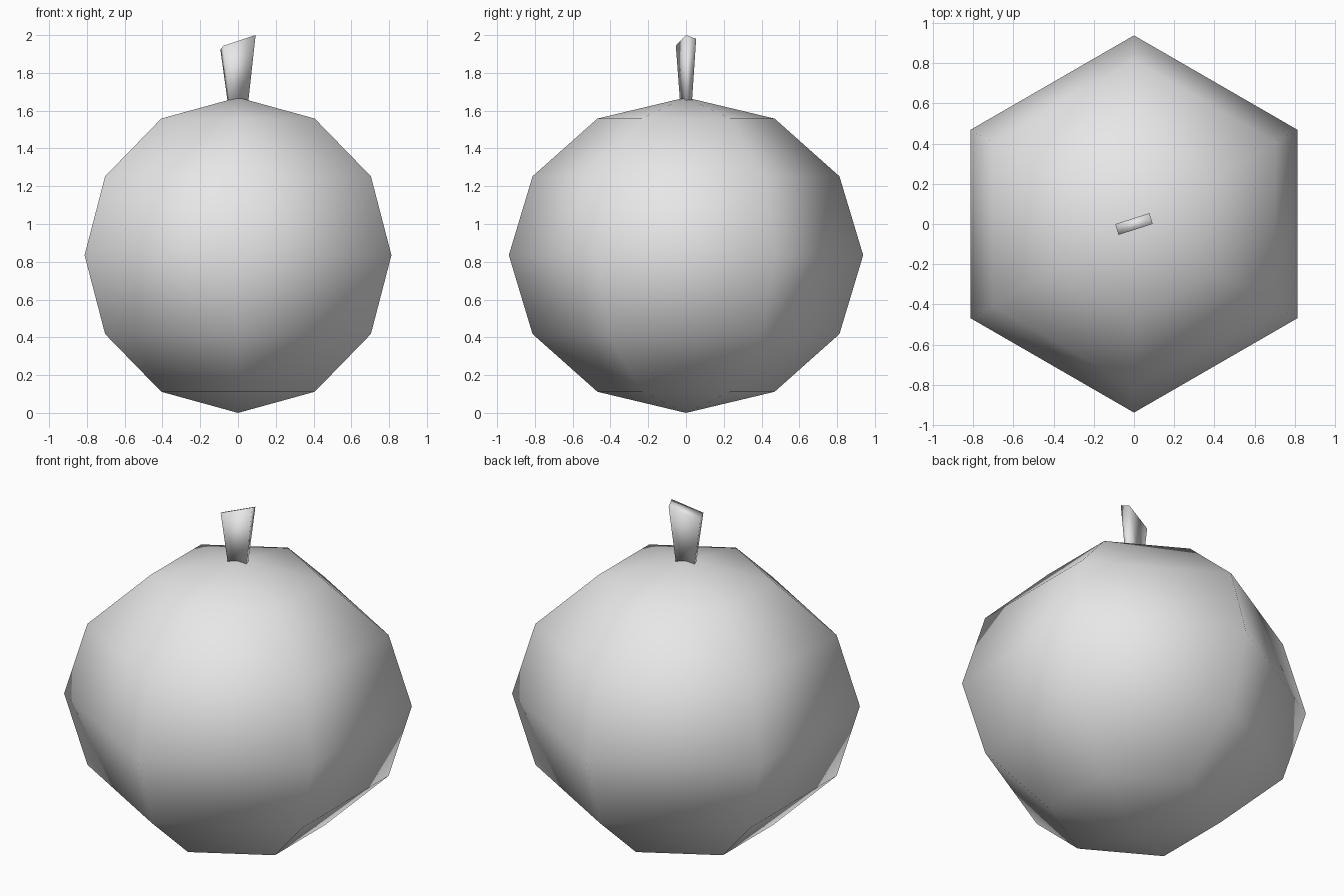
import bpy, bmesh
from mathutils import Matrix, Vector

cube = bpy.data.objects.get("Cube")
if cube:
    bpy.data.objects.remove(cube, do_unlink=True)

grey = bpy.data.materials.new("plain_grey")
grey.use_nodes = True
colour = (0.8, 0.8, 0.8, 1)
grey.diffuse_color = colour
grey.node_tree.nodes["Principled BSDF"].inputs["Base Color"].default_value = colour


def add_object(name, bm):
    """Turn a bmesh into a smooth-shaded grey object."""
    bmesh.ops.recalc_face_normals(bm, faces=bm.faces)
    for face in bm.faces:
        face.smooth = True
    mesh = bpy.data.meshes.new(name)
    bm.to_mesh(mesh)
    bm.free()
    mesh.materials.append(grey)
    obj = bpy.data.objects.new(name, mesh)
    bpy.context.collection.objects.link(obj)
    return obj


# Body: six-sided squashed sphere with corners pointing front and back
body = bmesh.new()
bmesh.ops.create_uvsphere(body, u_segments=6, v_segments=6, radius=1)
bmesh.ops.scale(body, vec=(0.938, 0.938, 0.835), verts=body.verts)
bmesh.ops.translate(body, vec=(0, 0, 0.835), verts=body.verts)
add_object("fruit_body", body)

# Stem: thin box that flares upward, with a slanted top
stem = bmesh.new()
bmesh.ops.create_cube(stem, size=2)
turn = Matrix.Rotation(0.31, 3, "Z")
for v in stem.verts:
    x, y, z = v.co
    if z > 0:
        v.co = turn @ Vector((0.089 * x, 0.028 * y, 0))
        v.co.z = 1.962 + 0.028 * x - 0.01 * y
    else:
        v.co = turn @ Vector((0.05 * x, 0.016 * y, 0))
        v.co.z = 1.63
add_object("stem", stem)
